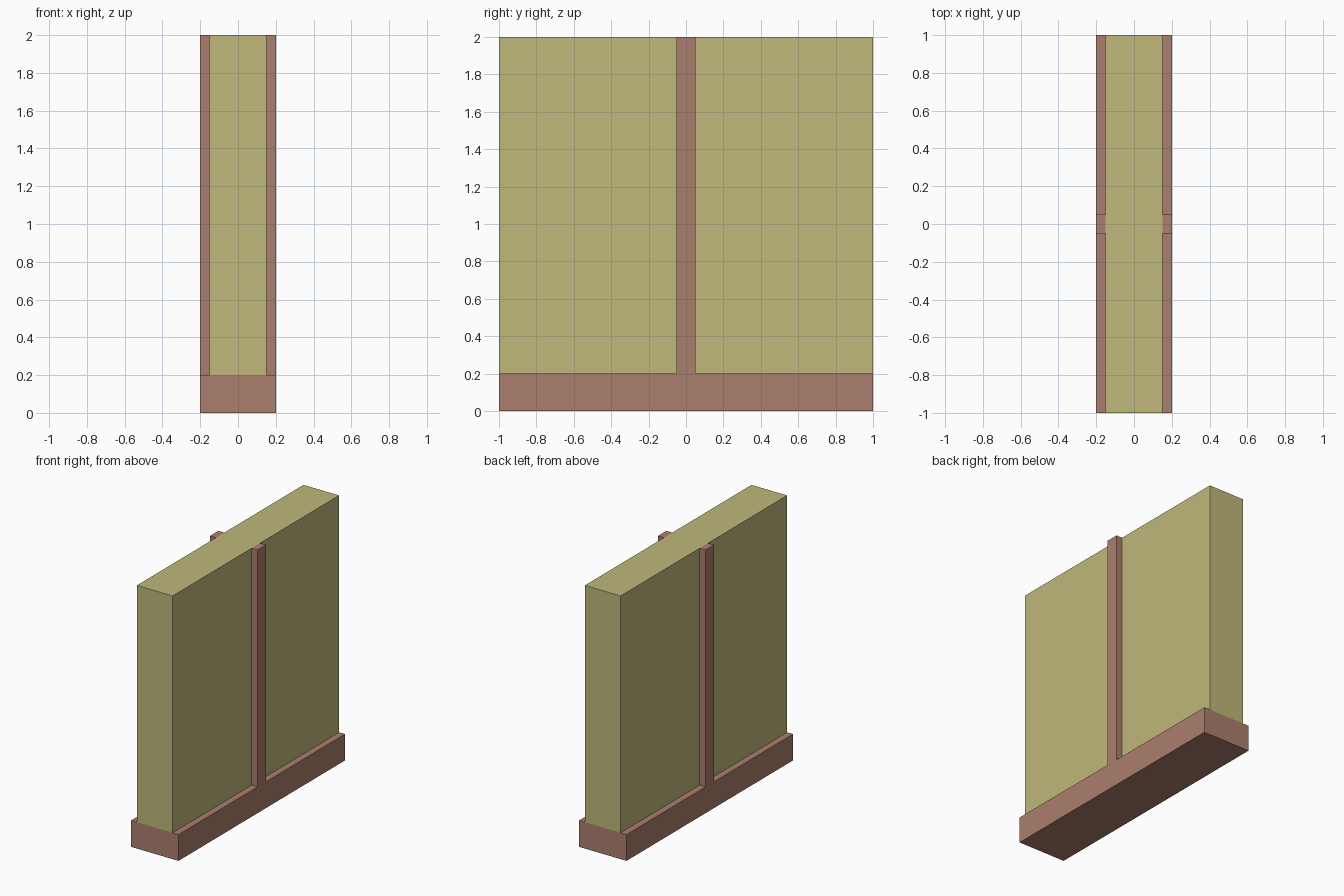
import bpy

if "Cube" in bpy.data.objects:
    bpy.data.objects.remove(bpy.data.objects["Cube"], do_unlink=True)


def material(name, rgb):
    m = bpy.data.materials.new(name)
    m.use_nodes = True
    m.diffuse_color = (*rgb, 1)
    bsdf = m.node_tree.nodes["Principled BSDF"]
    bsdf.inputs["Base Color"].default_value = (*rgb, 1)
    bsdf.inputs["Roughness"].default_value = 0.9
    return m


def box(name, low, high, mat):
    """Axis-aligned box between two corners."""
    size = [b - a for a, b in zip(low, high)]
    centre = [(a + b) / 2 for a, b in zip(low, high)]
    bpy.ops.mesh.primitive_cube_add(size=1, location=centre)
    ob = bpy.context.object
    ob.name = name
    ob.scale = size
    bpy.ops.object.transform_apply(location=False, rotation=False, scale=True)
    ob.data.materials.append(mat)
    return ob


olive = material("olive panel", (0.52, 0.48, 0.195))
brown = material("reddish brown trim", (0.41, 0.21, 0.155))

# Base plinth and the wall panel standing on it
box("base_plinth", (-0.2, -1, 0), (0.2, 1, 0.2), brown)
box("wall_panel", (-0.15, -1, 0.2), (0.15, 1, 2), olive)

# Upright batten in the middle of each wide side
for side, s in (("left", 1), ("right", -1)):
    x = sorted((s * 0.15, s * 0.2))
    box(side + "_batten", (x[0], -0.05, 0.2), (x[1], 0.05, 2), brown)
